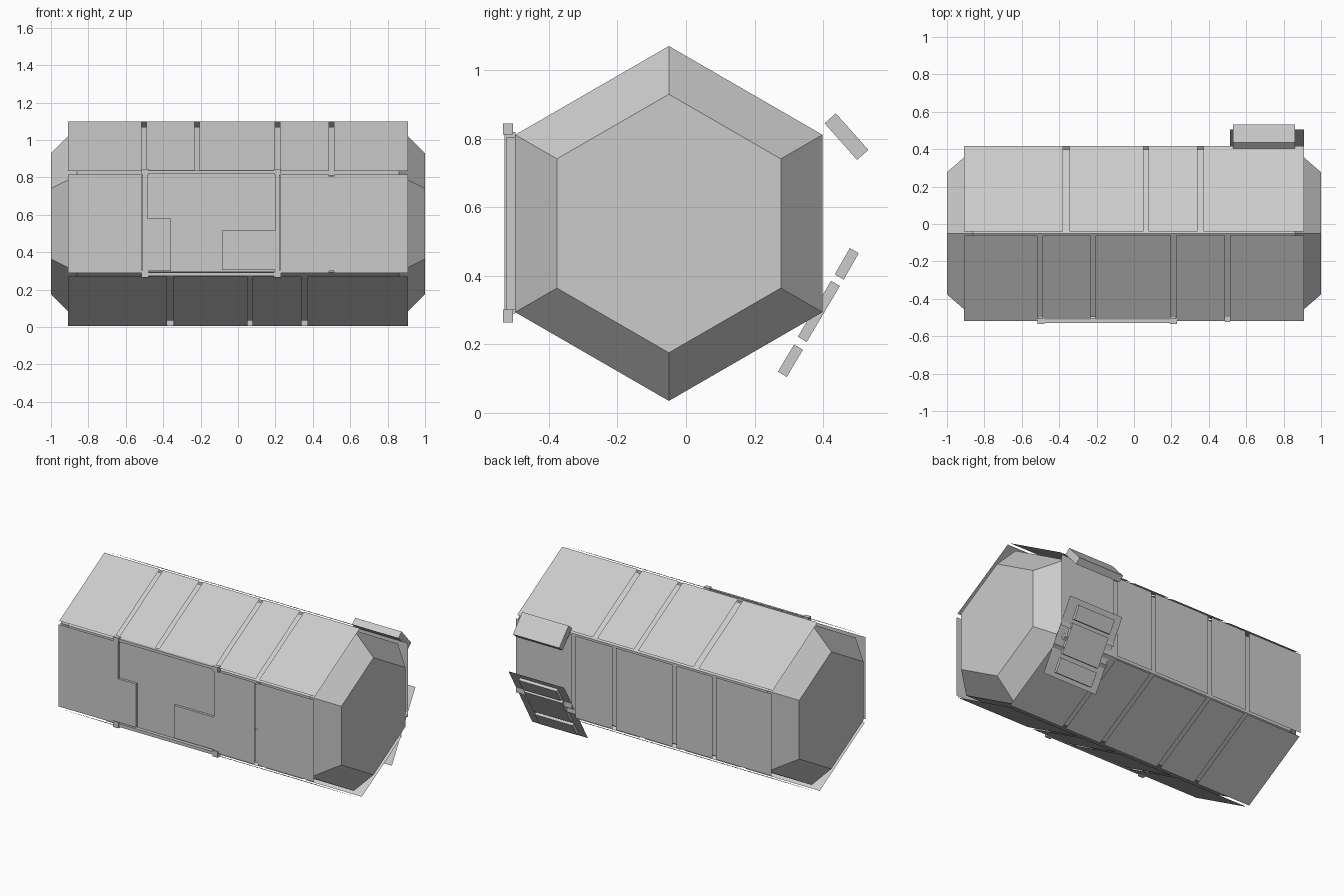
import bpy
from math import sin, cos, radians, hypot

if "Cube" in bpy.data.objects:
    bpy.data.objects.remove(bpy.data.objects["Cube"])

CY, CZ = -0.05, 0.5525      # axis of the hexagonal body
APO, HALF = 0.478, 0.264    # cladding distance from axis, half panel width
END = 0.91


def mesh_object(name, verts, faces):
    me = bpy.data.meshes.new(name)
    me.from_pydata(verts, [], faces)
    me.update()
    ob = bpy.data.objects.new(name, me)
    bpy.context.collection.objects.link(ob)
    return ob


def prism(name, profile, x0, x1):
    """Solid from a yz profile (counter-clockwise seen from +x)."""
    n = len(profile)
    verts = [(x, y, z) for x in (x0, x1) for y, z in profile]
    faces = [tuple(range(n))[::-1], tuple(range(n, 2 * n))]
    faces += [(i, (i + 1) % n, n + (i + 1) % n, n + i) for i in range(n)]
    return mesh_object(name, verts, faces)


def box(name, x0, x1, y0, y1, z0, z1):
    return prism(name, [(y0, z0), (y1, z0), (y1, z1), (y0, z1)], x0, x1)


def slab(name, a, b, thick, x0, x1):
    """Slanted box: outer edge runs a -> b in yz, thickness goes inward (left)."""
    dy, dz = b[0] - a[0], b[1] - a[1]
    s = thick / hypot(dy, dz)
    o = (-dz * s, dy * s)
    return prism(name, [a, b, (b[0] + o[0], b[1] + o[1]), (a[0] + o[0], a[1] + o[1])], x0, x1)


def sheet(name, a, b, x0, x1):
    """Thin plate running a -> b in yz."""
    return mesh_object(name, [(x0, *a), (x1, *a), (x1, *b), (x0, *b)], [(3, 2, 1, 0)])


# Inner hexagonal hull with chamfered ends
verts = []
for x, r in ((-1, 0.377), (-0.86, 0.5175), (0.86, 0.5175), (1, 0.377)):
    for k in range(6):
        a = radians(90 + 60 * k)
        verts.append((x, CY + r * cos(a), CZ + r * sin(a)))
faces = [tuple(range(6))[::-1], tuple(range(18, 24))]
for j in range(3):
    for k in range(6):
        a, b = 6 * j + k, 6 * j + (k + 1) % 6
        faces.append((a, b, b + 6, a + 6))
mesh_object("inner_hull", verts, faces)

# Floating cladding panels, split by narrow grooves
GROOVES_A = [(-0.515, -0.49), (-0.232, -0.205), (0.198, 0.225), (0.487, 0.513)]
GROOVES_B = [(-0.38, -0.345), (0.05, 0.078), (0.34, 0.372)]
SIDES = {"back": (0, GROOVES_A), "top_back": (60, GROOVES_B),
         "top_front": (120, GROOVES_A), "front": (180, [(-0.513, 0.225), (0.487, 0.513)]),
         "bottom_front": (240, GROOVES_B), "bottom_back": (300, GROOVES_A)}


def on_side(deg, t):
    a = radians(deg)
    return (CY + APO * cos(a) - t * sin(a), CZ + APO * sin(a) + t * cos(a))


for side, (deg, grooves) in SIDES.items():
    starts = [-END] + [g[1] for g in grooves]
    stops = [g[0] for g in grooves] + [END]
    for i, (x0, x1) in enumerate(zip(starts, stops)):
        lo, hi = -HALF, HALF
        if x0 > 0.5 and side == "back":          # cut short by the console
            lo = -0.2125
        if x0 > 0.5 and side == "bottom_back":
            hi = 0.208
        sheet(f"{side}_panel_{i}", on_side(deg, lo), on_side(deg, hi), x0, x1)

# Front door: recessed leaf, raised boxes, frame bars and corner knobs
sheet("door_leaf", (-0.512, 0.82), (-0.512, 0.295), -0.49, 0.2)
box("door_box_left", -0.485, -0.358, -0.528, -0.505, 0.30, 0.58)
box("door_box_right", -0.085, 0.198, -0.528, -0.505, 0.305, 0.515)
for name, x0, x1 in (("left", -0.511, -0.484), ("right", 0.198, 0.223)):
    box(f"door_frame_{name}", x0, x1, -0.529, -0.498, 0.29, 0.82)
    for end, z0, z1 in (("low", 0.264, 0.302), ("high", 0.812, 0.844)):
        c = (x0 + x1) / 2
        box(f"door_knob_{name}_{end}", c - 0.019, c + 0.019, -0.534, -0.505, z0, z1)
for name, z0, z1 in (("low", 0.272, 0.292), ("high", 0.82, 0.838)):
    box(f"door_frame_{name}", -0.49, 0.2, -0.529, -0.505, z0, z1)

# Filler strips in the front groove
box("groove_filler_low", 0.487, 0.513, -0.525, -0.495, 0.30, 0.518)
box("groove_filler_high", 0.487, 0.513, -0.523, -0.495, 0.518, 0.805)

# Rear console: slanted plate, three blocks and an overhead unit
sheet("console_plate", (0.265, 0.09), (0.505, 0.505), 0.513, END)
for i, (a, b) in enumerate([((0.294, 0.105), (0.341, 0.184)),
                            ((0.352, 0.207), (0.449, 0.370)),
                            ((0.460, 0.389), (0.504, 0.466))]):
    slab(f"console_block_{i}", a, b, 0.03, 0.57, 0.84)
slab("overhead_unit", (0.532, 0.767), (0.437, 0.874), 0.044, 0.53, 0.86)
